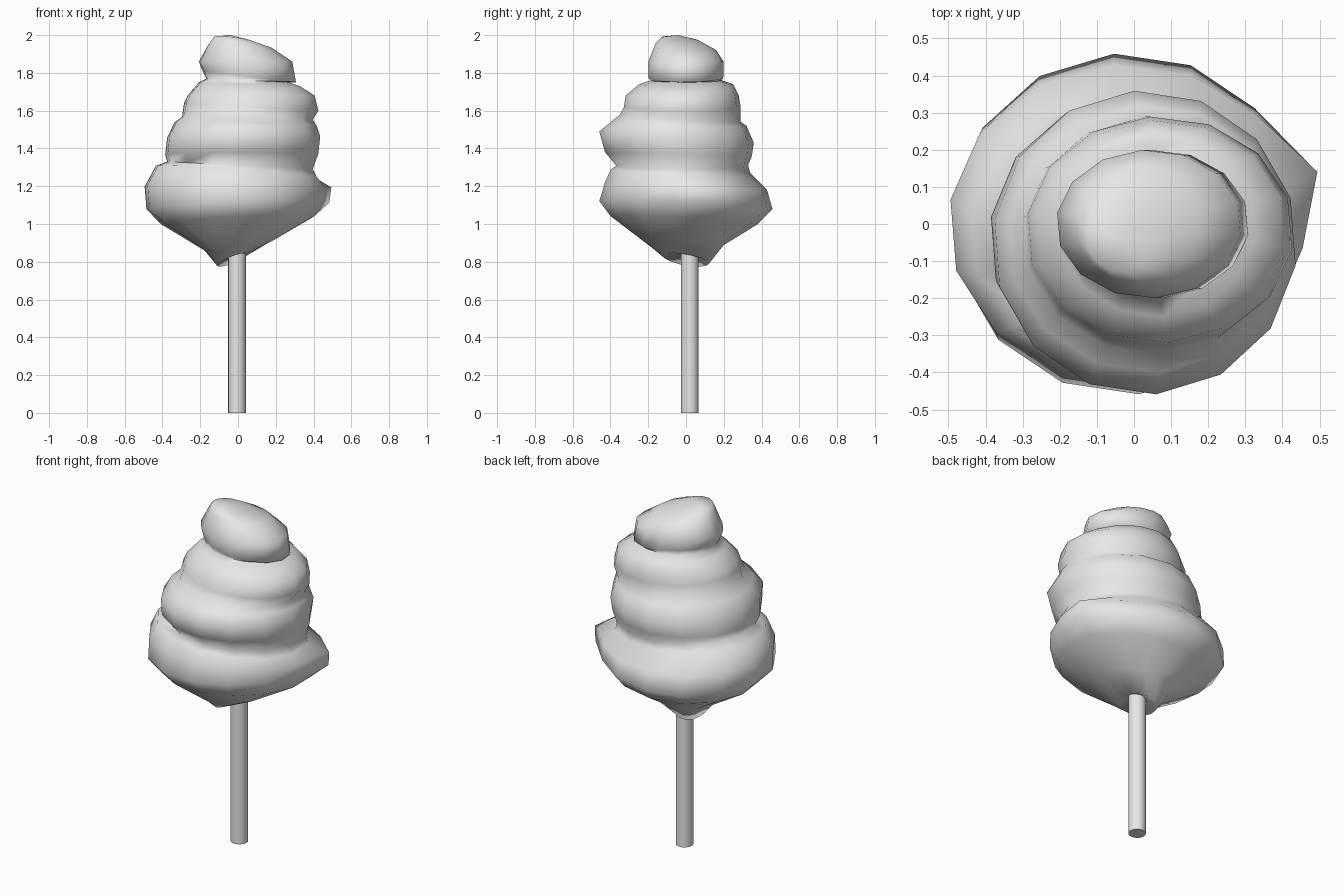
import bpy
import bmesh
import math

default_cube = bpy.data.objects.get("Cube")
if default_cube:
    bpy.data.objects.remove(default_cube, do_unlink=True)


def make_material(name, colour):
    material = bpy.data.materials.new(name)
    material.use_nodes = True
    material.diffuse_color = colour
    material.node_tree.nodes["Principled BSDF"].inputs["Base Color"].default_value = colour
    return material


def finish(bm, name, material, sharp_angle):
    """Turn a bmesh into a smooth-shaded object."""
    bmesh.ops.recalc_face_normals(bm, faces=bm.faces)
    mesh = bpy.data.meshes.new(name)
    bm.to_mesh(mesh)
    bm.free()
    mesh.materials.append(material)
    obj = bpy.data.objects.new(name, mesh)
    bpy.context.collection.objects.link(obj)
    bpy.ops.object.select_all(action="DESELECT")
    obj.select_set(True)
    bpy.context.view_layer.objects.active = obj
    bpy.ops.object.shade_smooth_by_angle(angle=math.radians(sharp_angle))
    return obj


grey = make_material("plain grey", (0.8, 0.8, 0.8, 1))

# Swirl cross-sections: height, centre x, centre y, radius x, radius y,
# rise towards +x, rise towards +y
underside = [
    (0.81, -0.03, 0, 0.08, 0.12, 0.03, -0.02),
    (0.89, 0.01, 0, 0.19, 0.2, 0.03, 0),
    (1.02, 0, -0.01, 0.41, 0.39, 0.02, -0.02),
]
bottom_coil = [
    (1.1, -0.02, 0, 0.47, 0.46, 0.02, -0.02),
    (1.2, -0.02, 0, 0.48, 0.43, 0, -0.02),
    (1.28, -0.01, -0.03, 0.43, 0.37, -0.03, -0.01),
]
lower_coil = [
    (1.31, 0.01, -0.02, 0.39, 0.35, -0.02, 0),
    (1.37, 0.02, -0.04, 0.41, 0.39, 0, -0.01),
    (1.46, 0.03, -0.05, 0.41, 0.41, 0, -0.03),
    (1.53, 0.04, -0.04, 0.38, 0.36, -0.01, -0.01),
]
upper_coil = [
    (1.56, 0.05, -0.03, 0.35, 0.32, -0.01, -0.02),
    (1.62, 0.07, -0.02, 0.36, 0.31, -0.02, 0),
    (1.68, 0.07, -0.02, 0.34, 0.3, 0, 0),
    (1.74, 0.06, 0, 0.27, 0.25, -0.01, 0),
]
top_coil = [
    (1.76, 0.05, 0, 0.22, 0.19, -0.01, 0),
    (1.78, 0.06, 0, 0.25, 0.2, -0.03, 0),
    (1.86, 0.04, 0, 0.25, 0.2, 0, 0),
    (1.94, 0.01, 0, 0.17, 0.16, -0.01, -0.02),
    (1.98, -0.03, -0.03, 0.1, 0.1, -0.01, -0.01),
]

SIDES = 14
START = math.radians(17)


def add_ring(bm, section, flare):
    """Add one tilted oval; flare pushes out the loose end of the coil."""
    z, cx, cy, rx, ry, rise_x, rise_y = section
    ring = []
    for i in range(SIDES):
        angle = START + math.tau * i / SIDES
        c, s = math.cos(angle), math.sin(angle)
        push = 1 + (flare if i == 0 else 0)
        ring.append(bm.verts.new((cx + rx * c * push, cy + ry * s * push,
                                  z + rise_x * c + rise_y * s)))
    return ring


def cap(bm, ring, point):
    tip = bm.verts.new(point)
    for i in range(SIDES):
        bm.faces.new((ring[i], ring[(i + 1) % SIDES], tip))


# Candy floss swirl
bm = bmesh.new()
rings = []
for coil in (underside, bottom_coil, lower_coil, upper_coil, top_coil):
    for section in coil:
        flare = 0.12 if coil is bottom_coil[:] or section in bottom_coil[:2] else 0
        rings.append(add_ring(bm, section, flare))
for low, high in zip(rings, rings[1:]):
    for i in range(SIDES):
        j = (i + 1) % SIDES
        bm.faces.new((low[i], low[j], high[j], high[i]))
cap(bm, rings[0], (-0.01, 0.02, 0.85))
cap(bm, rings[-1], (-0.04, -0.04, 2))
finish(bm, "floss_swirl", grey, 100)

# Stick
bm = bmesh.new()
bmesh.ops.create_cone(bm, cap_ends=True, segments=20, radius1=0.047,
                      radius2=0.047, depth=0.95)
bmesh.ops.translate(bm, verts=bm.verts, vec=(-0.005, 0.02, 0.475))
finish(bm, "stick", grey, 40)
